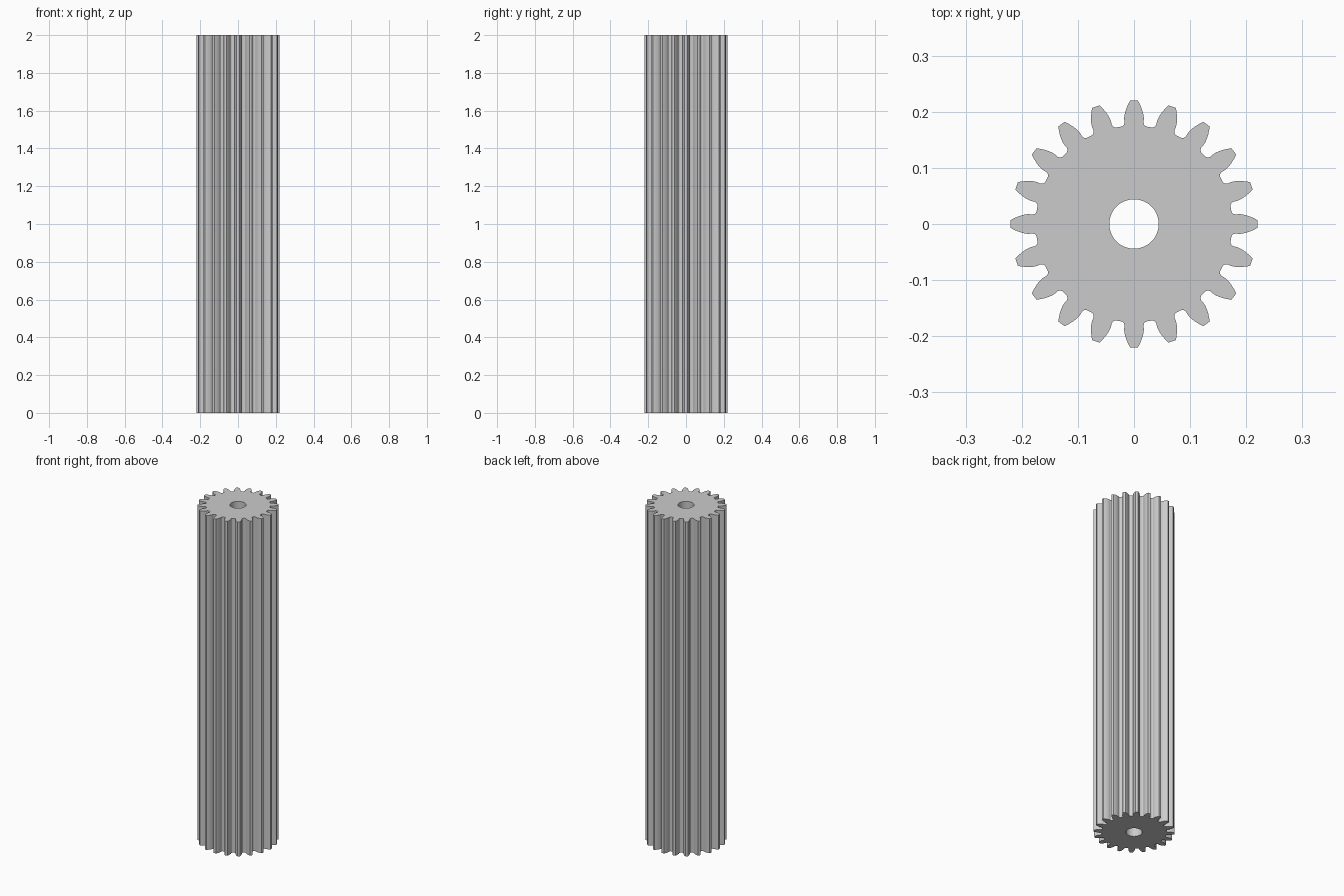
import bpy, bmesh
from math import pi, sin, cos, tan, acos, asin, radians
from mathutils import Vector, Matrix

cube = bpy.data.objects.get("Cube")
if cube:
    bpy.data.objects.remove(cube)

TEETH, MODULE, LENGTH, BORE = 20, 0.02, 2.0, 0.044
PITCH = TEETH * MODULE / 2
TIP, ROOT = PITCH + MODULE, PITCH - 1.25 * MODULE
PRESSURE = radians(20)
BASE = PITCH * cos(PRESSURE)
FILLET = 0.38 * MODULE


def polar(r, a):
    return Vector((r * cos(a), r * sin(a), 0))


def involute(a):
    return tan(a) - a


def half_tooth(steps=8, arc_steps=6):
    """One flank, from the tip down through the root fillet."""
    base_angle = pi / (2 * TEETH) + involute(PRESSURE)
    pts = []
    for i in range(steps + 1):
        r = TIP + (BASE - TIP) * i / steps
        pts.append(polar(r, base_angle - involute(acos(min(1, BASE / r)))))
    offset = asin(FILLET / (ROOT + FILLET))
    centre = polar(ROOT + FILLET, base_angle + offset)
    start, end = base_angle - pi / 2, base_angle + offset - pi
    for i in range(arc_steps + 1):
        pts.append(centre + polar(FILLET, start + (end - start) * i / arc_steps))
    return pts


def add_loop(bm, points):
    verts = [bm.verts.new(p) for p in points]
    return [bm.edges.new((a, b)) for a, b in zip(verts, verts[1:] + verts[:1])]


# Tooth outline, mirrored and repeated around the axis
flank = half_tooth()
mirrored = [Vector((p.x, -p.y, 0)) for p in reversed(flank)]
tooth = mirrored + [polar(TIP, 0)] + flank
outline = [Matrix.Rotation(2 * pi * k / TEETH, 3, 'Z') @ p
           for k in range(TEETH) for p in tooth]
hole = [polar(BORE, 2 * pi * k / 64) for k in range(64)]

# Gear section with bore, extruded to full length
bm = bmesh.new()
edges = add_loop(bm, outline) + add_loop(bm, hole)
bmesh.ops.triangle_fill(bm, use_beauty=True, use_dissolve=False, edges=edges)
extruded = bmesh.ops.extrude_face_region(bm, geom=bm.faces[:], use_keep_orig=True)
top = [g for g in extruded["geom"] if isinstance(g, bmesh.types.BMVert)]
bmesh.ops.translate(bm, verts=top, vec=(0, 0, LENGTH))
bmesh.ops.recalc_face_normals(bm, faces=bm.faces[:])
mesh = bpy.data.meshes.new("pinion_rod")
bm.to_mesh(mesh)
bm.free()

rod = bpy.data.objects.new("pinion_rod", mesh)
bpy.context.collection.objects.link(rod)

# Plain grey metal
grey = bpy.data.materials.new("plain_grey")
grey.use_nodes = True
colour = (0.6, 0.6, 0.6, 1)
grey.diffuse_color = colour
grey.node_tree.nodes["Principled BSDF"].inputs["Base Color"].default_value = colour
mesh.materials.append(grey)

# Smooth flanks and bore, crisp ends and tooth tips
bpy.ops.object.select_all(action='DESELECT')
rod.select_set(True)
bpy.context.view_layer.objects.active = rod
bpy.ops.object.shade_smooth_by_angle(angle=radians(30))
